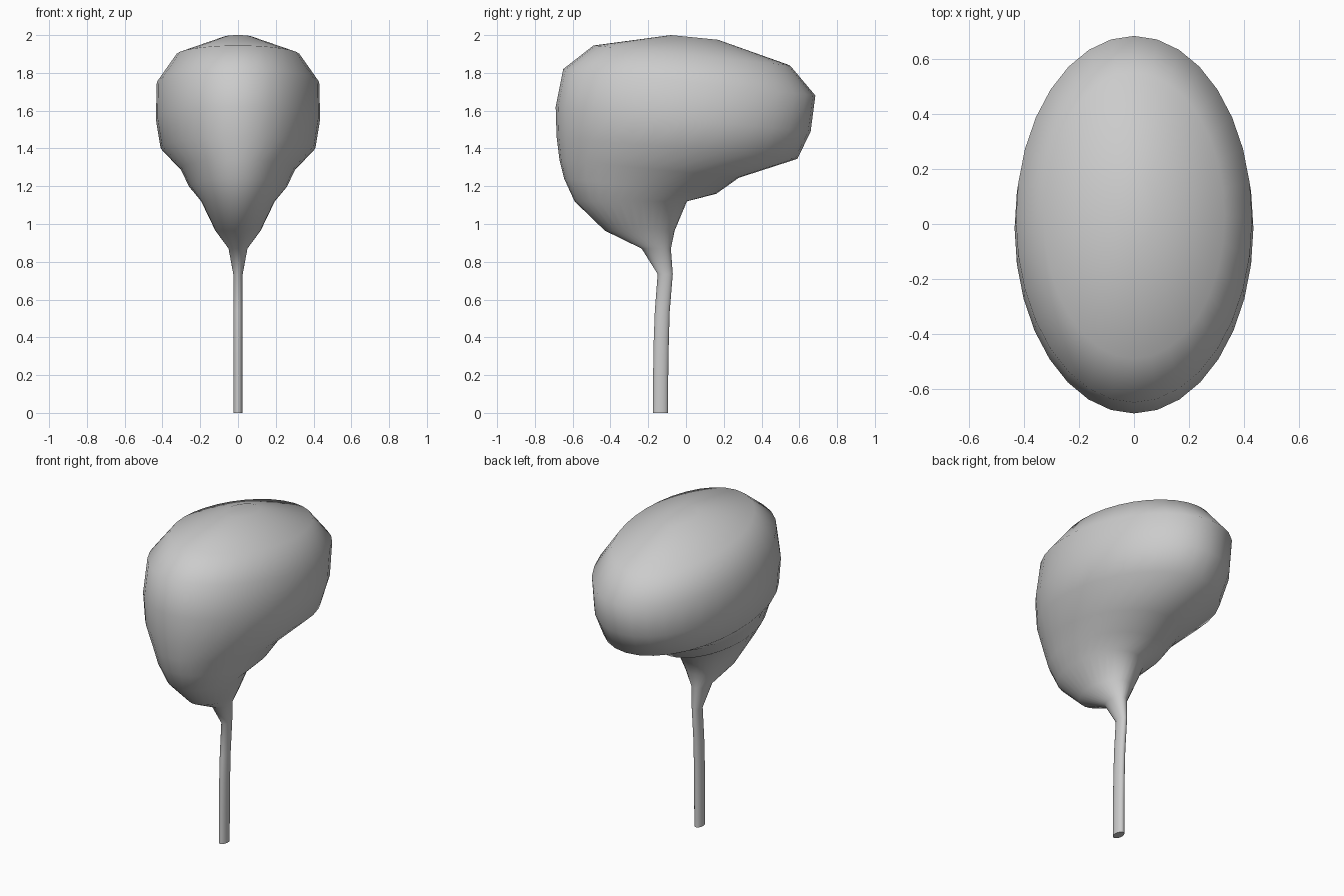
import bpy, bmesh, math

cube = bpy.data.objects.get("Cube")
if cube:
    bpy.data.objects.remove(cube)

# One plain grey for the whole body
grey = bpy.data.materials.new("plain grey")
grey.use_nodes = True
colour = (0.6, 0.6, 0.6, 1)
grey.diffuse_color = colour
grey.node_tree.nodes["Principled BSDF"].inputs["Base Color"].default_value = colour

SIDES = 32

# Tilted oval sections: front y, front z, back y, back z, half width
sections = [
    (-.175, 0, -.095, 0, .025),          # stem
    (-.174, .2, -.094, .2, .025),
    (-.171, .38, -.091, .38, .025),
    (-.165, .54, -.086, .54, .025),
    (-.15, .735, -.07, .735, .025),
    (-.235, .87, -.08, .87, .05),        # neck flare
    (-.43, .965, -.06, .965, .12),
    (-.59, 1.12, .005, 1.12, .195),
    (-.645, 1.24, .16, 1.16, .26),       # underside of head
    (-.67, 1.34, .28, 1.245, .305),
    (-.685, 1.46, .59, 1.345, .41),
    (-.69, 1.62, .66, 1.49, .435),       # widest part
    (-.65, 1.82, .685, 1.68, .43),
    (-.49, 1.945, .55, 1.84, .33),       # shallow crown
    (-.08, 2.0, .17, 1.975, .08),
]


def add_ring(bm, y0, z0, y1, z1, half_width):
    ring = []
    for i in range(SIDES):
        a = math.tau * i / SIDES
        t = (1 - math.cos(a)) / 2
        ring.append(bm.verts.new((half_width * math.sin(a),
                                  y0 + (y1 - y0) * t,
                                  z0 + (z1 - z0) * t)))
    return ring


# Loft stem and head as one continuous skin
bm = bmesh.new()
rings = [add_ring(bm, *s) for s in sections]
for low, high in zip(rings, rings[1:]):
    for i in range(SIDES):
        j = (i + 1) % SIDES
        bm.faces.new((low[i], low[j], high[j], high[i]))
bm.faces.new(rings[0])
bm.faces.new(rings[-1])
bmesh.ops.recalc_face_normals(bm, faces=bm.faces)

mesh = bpy.data.meshes.new("stem_and_head")
bm.to_mesh(mesh)
bm.free()
mesh.materials.append(grey)
body = bpy.data.objects.new("stem_and_head", mesh)
bpy.context.collection.objects.link(body)

# Smooth skin with a sharp cut at the foot of the stem
bpy.ops.object.select_all(action='DESELECT')
body.select_set(True)
bpy.context.view_layer.objects.active = body
bpy.ops.object.shade_smooth_by_angle(angle=math.radians(80))
